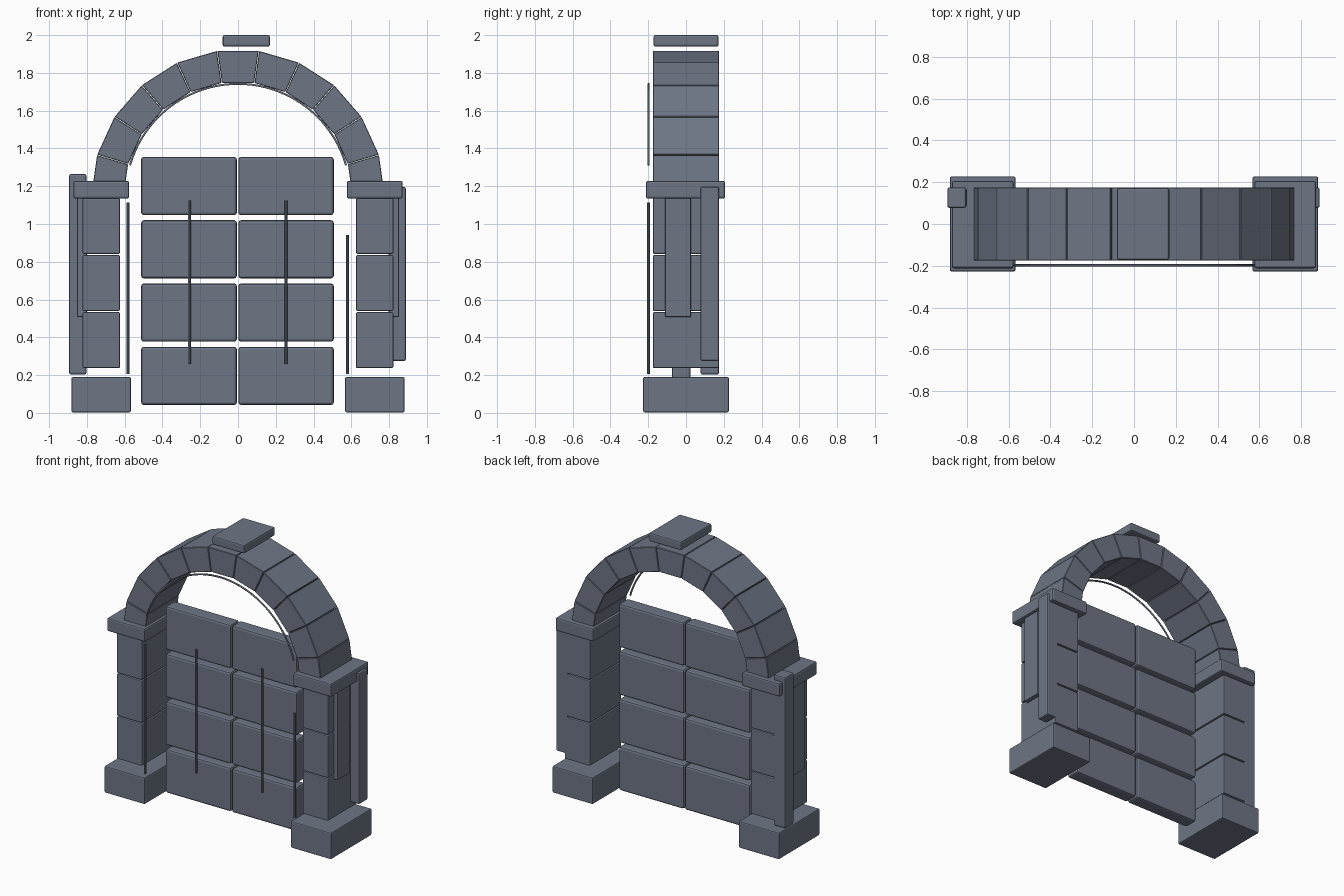
import bpy, bmesh, math

if "Cube" in bpy.data.objects:
    bpy.data.objects.remove(bpy.data.objects["Cube"])

slate = bpy.data.materials.new("slate_grey")
slate.diffuse_color = (0.155, 0.181, 0.235, 1)
slate.use_nodes = True
slate.node_tree.nodes["Principled BSDF"].inputs["Base Color"].default_value = slate.diffuse_color


def finish(name, bm, bevel=0.0, segments=2):
    bmesh.ops.recalc_face_normals(bm, faces=bm.faces)
    if bevel:
        bmesh.ops.bevel(bm, geom=bm.edges[:], offset=bevel, segments=segments,
                        profile=0.5, affect='EDGES')
    me = bpy.data.meshes.new(name)
    bm.to_mesh(me)
    bm.free()
    me.materials.append(slate)
    ob = bpy.data.objects.new(name, me)
    bpy.context.collection.objects.link(ob)
    return ob


def box(name, x, y, z, bevel=0.008):
    bm = bmesh.new()
    bmesh.ops.create_cube(bm, size=1)
    for v in bm.verts:
        v.co = [r[0] if c < 0 else r[1] for r, c in zip((x, y, z), v.co)]
    return finish(name, bm, bevel)


def rod(name, x, y, z0, z1, r=0.008):
    bm = bmesh.new()
    bmesh.ops.create_cone(bm, cap_ends=True, segments=8, radius1=r, radius2=r, depth=z1 - z0)
    bmesh.ops.translate(bm, verts=bm.verts, vec=(x, y, (z0 + z1) / 2))
    return finish(name, bm)


# Piers: plinth, three blocks, capital and side plate, on both sides
for side, s in (("left", -1), ("right", 1)):
    def span(a, b):
        return sorted((s * a, s * b))
    box(f"plinth_{side}", span(0.567, 0.882), (-0.227, 0.227), (0.003, 0.19))
    for i in range(3):
        z = 0.238 + i * 0.302
        box(f"pier_block_{i + 1}_{side}", span(0.625, 0.822), (-0.175, 0.175), (z, z + 0.295), 0.006)
    box(f"capital_{side}", span(0.576, 0.872), (-0.212, 0.207), (1.135, 1.228), 0.01)
    box(f"side_plate_{side}", span(0.80, 0.852), (-0.11, 0.026), (0.508, 1.14), 0.004)

# Rear posts of unequal height
box("rear_post_left", (-0.894, -0.803), (0.077, 0.175), (0.203, 1.265), 0.01)
box("rear_post_right", (0.798, 0.889), (0.077, 0.175), (0.275, 1.197), 0.01)

# Door slabs in two columns of four
for i in range(4):
    z = 0.042 + i * 0.335
    box(f"door_slab_{i + 1}_left", (-0.513, -0.006), (-0.075, 0.025), (z, z + 0.308), 0.014)
    box(f"door_slab_{i + 1}_right", (0.002, 0.507), (-0.075, 0.025), (z, z + 0.308), 0.014)

# Thin rods on the door and beside the piers
rod("door_rod_left", -0.258, -0.095, 0.258, 1.125)
rod("door_rod_right", 0.254, -0.095, 0.258, 1.125)
rod("jamb_rod_left", -0.583, -0.198, 0.207, 1.115)
rod("jamb_rod_right", 0.579, -0.198, 0.207, 0.942)

# Arch of eleven wedge stones
CZ, R_IN, R_OUT, N = 1.147, 0.606, 0.777, 11
for i in range(N):
    a0 = math.pi * i / N + 0.002
    a1 = math.pi * (i + 1) / N - 0.002
    bm = bmesh.new()
    prof = [(R_IN, a0), (R_OUT, a0), (R_OUT, a1), (R_IN, a1)]
    face = bm.faces.new([bm.verts.new((r * math.cos(a), -0.175, CZ + r * math.sin(a)))
                         for r, a in prof])
    ext = bmesh.ops.extrude_face_region(bm, geom=[face])
    bmesh.ops.translate(bm, vec=(0, 0.35, 0),
                        verts=[g for g in ext["geom"] if isinstance(g, bmesh.types.BMVert)])
    finish(f"arch_stone_{i + 1}", bm, 0.003, 1)

# Thin curved trim under the arch
cu = bpy.data.curves.new("arch_trim", 'CURVE')
cu.dimensions = '3D'
cu.bevel_depth = 0.006
cu.bevel_resolution = 1
cu.use_fill_caps = True
sp = cu.splines.new('POLY')
sp.points.add(40)
for i, p in enumerate(sp.points):
    a = math.radians(16 + 148 * i / 40)
    p.co = (0.595 * math.cos(a), -0.198, CZ + 0.595 * math.sin(a), 1)
cu.materials.append(slate)
bpy.context.collection.objects.link(bpy.data.objects.new("arch_trim", cu))

# Floating cap slab above the crown
box("crown_slab", (-0.081, 0.169), (-0.172, 0.172), (1.939, 2.0), 0.01)
